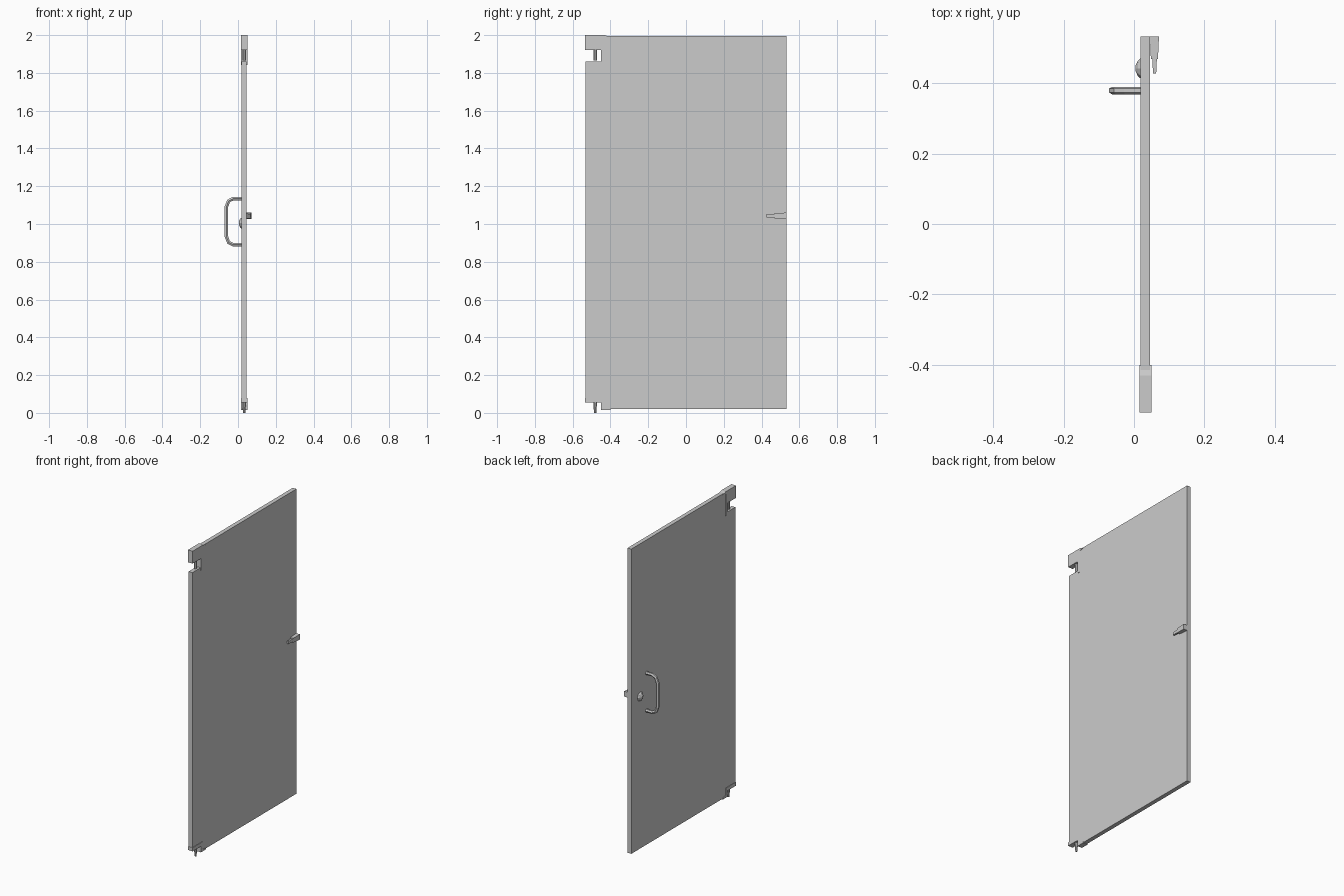
import bpy, bmesh, math
from mathutils import Vector

if "Cube" in bpy.data.objects:
    bpy.data.objects.remove(bpy.data.objects["Cube"])


def finish(name, bm):
    bmesh.ops.recalc_face_normals(bm, faces=bm.faces)
    me = bpy.data.meshes.new(name)
    bm.to_mesh(me)
    bm.free()
    ob = bpy.data.objects.new(name, me)
    bpy.context.collection.objects.link(ob)
    return ob


def prism(name, yz, x0, x1):
    """Outline in the yz plane, extruded along x."""
    bm = bmesh.new()
    face = bm.faces.new([bm.verts.new((x0, y, z)) for y, z in yz])
    new = bmesh.ops.extrude_face_region(bm, geom=[face])["geom"]
    bmesh.ops.translate(bm, vec=(x1 - x0, 0, 0),
                        verts=[v for v in new if isinstance(v, bmesh.types.BMVert)])
    return finish(name, bm)


def cone(name, start, end, r0, r1, sides):
    """Round or faceted peg between two points."""
    a, b = Vector(start), Vector(end)
    bm = bmesh.new()
    bmesh.ops.create_cone(bm, cap_ends=True, segments=sides, radius1=r0,
                          radius2=r1, depth=(b - a).length)
    ob = finish(name, bm)
    ob.location = (a + b) / 2
    ob.rotation_euler = (b - a).to_track_quat('Z', 'Y').to_euler()
    return ob


def tapered_bar(name, back, front):
    """Bar lofted between two (y, x0, x1, z0, z1) rectangles."""
    bm = bmesh.new()
    rings = []
    for y, x0, x1, z0, z1 in (back, front):
        rings.append([bm.verts.new((x, y, z))
                      for x, z in ((x0, z0), (x1, z0), (x1, z1), (x0, z1))])
    for r in rings:
        bm.faces.new(r)
    for i in range(4):
        j = (i + 1) % 4
        bm.faces.new((rings[0][i], rings[0][j], rings[1][j], rings[1][i]))
    return finish(name, bm)


# Door panel with the two hinge-side notches
prism("door_panel", [
    (-0.45, 0.02), (0.533, 0.02), (0.533, 1.995), (-0.533, 1.995),
    (-0.533, 1.92), (-0.45, 1.92), (-0.45, 1.86), (-0.533, 1.86),
    (-0.533, 0.055), (-0.45, 0.055)], 0.019, 0.046)

# Hinge fittings wrapped around the notches
prism("top_hinge", [
    (-0.535, 2.0), (-0.43, 2.0), (-0.40, 1.99), (-0.43, 1.985), (-0.43, 1.843),
    (-0.45, 1.843), (-0.45, 1.92), (-0.535, 1.92)], 0.016, 0.049)
prism("bottom_hinge", [
    (-0.535, 0.055), (-0.45, 0.055), (-0.45, 0.016), (-0.40, 0.016),
    (-0.40, 0.024), (-0.43, 0.03), (-0.43, 0.078), (-0.535, 0.078)], 0.016, 0.049)

# Pivot pins
cone("top_pin", (0.0325, -0.481, 1.865), (0.0325, -0.481, 1.92), 0.009, 0.009, 8)
cone("bottom_pin", (0.0325, -0.481, 0.0), (0.0325, -0.481, 0.055), 0.006, 0.01, 8)

# Pull handle: faceted tube along a bent path
path = [(0.02, 1.134), (-0.026, 1.134), (-0.05, 1.122), (-0.062, 1.09),
        (-0.062, 0.935), (-0.05, 0.903), (-0.026, 0.891), (0.02, 0.891)]
cu = bpy.data.curves.new("pull_handle", 'CURVE')
cu.dimensions = '3D'
cu.bevel_depth = 0.0108
cu.bevel_resolution = 1
cu.use_fill_caps = True
sp = cu.splines.new('POLY')
sp.points.add(len(path) - 1)
for p, (x, z) in zip(sp.points, path):
    p.co = (x, 0.379, z, 1)
sp.use_smooth = False
bpy.context.collection.objects.link(bpy.data.objects.new("pull_handle", cu))

# Turn knob on the pull side
cone("lock_knob", (0.02, 0.442, 1.005), (0.011, 0.442, 1.005), 0.03, 0.022, 8)
cone("lock_knob_face", (0.011, 0.442, 1.005), (0.004, 0.442, 1.005), 0.022, 0.007, 8)

# Slide latch on the other side
tapered_bar("latch_body", (0.533, 0.045, 0.071, 1.026, 1.06),
            (0.468, 0.048, 0.068, 1.029, 1.058))
tapered_bar("latch_lever", (0.47, 0.052, 0.065, 1.033, 1.054),
            (0.427, 0.054, 0.063, 1.035, 1.052))
